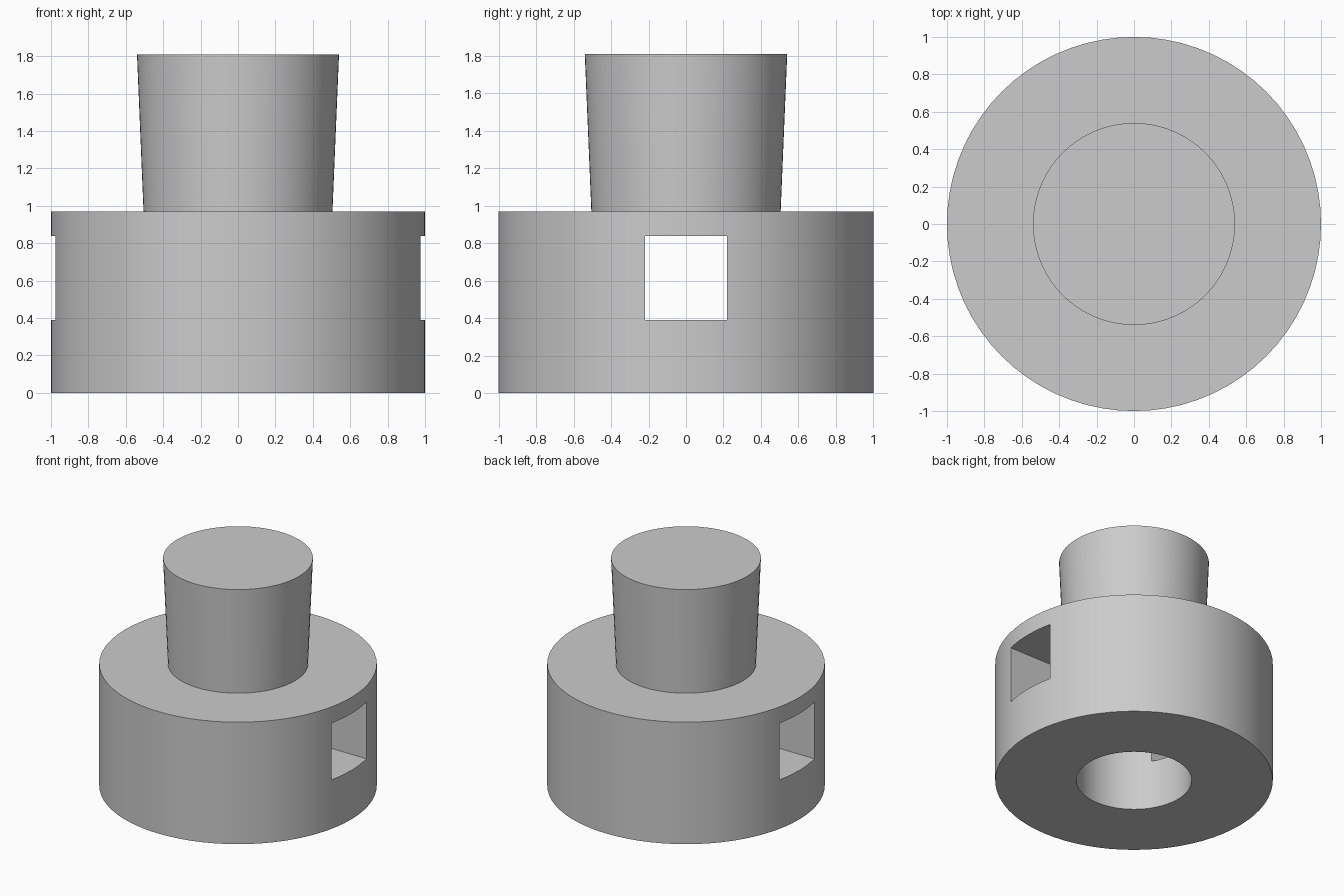
import bpy
import bmesh
import math
from mathutils import Matrix, Vector

SEGMENTS = 72

default = bpy.data.objects.get("Cube")
if default:
    bpy.data.objects.remove(default, do_unlink=True)

grey = bpy.data.materials.new("plain grey")
grey.use_nodes = True
colour = (0.6, 0.6, 0.6, 1)
grey.diffuse_color = colour
grey.node_tree.nodes["Principled BSDF"].inputs["Base Color"].default_value = colour


def add_object(name, bm):
    bmesh.ops.recalc_face_normals(bm, faces=bm.faces)
    mesh = bpy.data.meshes.new(name)
    bm.to_mesh(mesh)
    bm.free()
    mesh.materials.append(grey)
    obj = bpy.data.objects.new(name, mesh)
    bpy.context.collection.objects.link(obj)
    return obj


def lathe(name, profile):
    """Revolve a (radius, height) profile, closing any end that lies off the axis."""
    bm = bmesh.new()
    rings = []
    for radius, z in profile:
        ring = []
        for i in range(SEGMENTS):
            a = math.tau * i / SEGMENTS
            ring.append(bm.verts.new((radius * math.cos(a), radius * math.sin(a), z)))
        rings.append(ring)
    for low, high in zip(rings, rings[1:]):
        for i in range(SEGMENTS):
            j = (i + 1) % SEGMENTS
            bm.faces.new((low[i], low[j], high[j], high[i]))
    bm.faces.new(rings[0])
    bm.faces.new(rings[-1])
    return add_object(name, bm)


# Wide collar with a blind bore below and a flared solid stem above
knob = lathe("collar_and_stem", [
    (0.415, 0.84), (0.415, 0), (1, 0), (1, 0.97), (0.505, 0.97), (0.54, 1.81)])

# Square slot running through the collar from side to side
bm = bmesh.new()
bmesh.ops.create_cube(bm, size=1, matrix=Matrix.Translation(Vector((0, 0, 0.615)))
                      @ Matrix.Diagonal((2.4, 0.44, 0.45, 1)))
cutter = add_object("slot_cutter", bm)
cutter.hide_render = True

cut = knob.modifiers.new("slot", "BOOLEAN")
cut.operation = "DIFFERENCE"
cut.solver = "EXACT"
cut.object = cutter

bpy.ops.object.select_all(action="DESELECT")
knob.select_set(True)
bpy.context.view_layer.objects.active = knob
bpy.ops.object.modifier_apply(modifier=cut.name)
bpy.data.objects.remove(cutter, do_unlink=True)

# Smooth round walls with crisp rims
bpy.ops.object.shade_smooth_by_angle(angle=math.radians(30))
